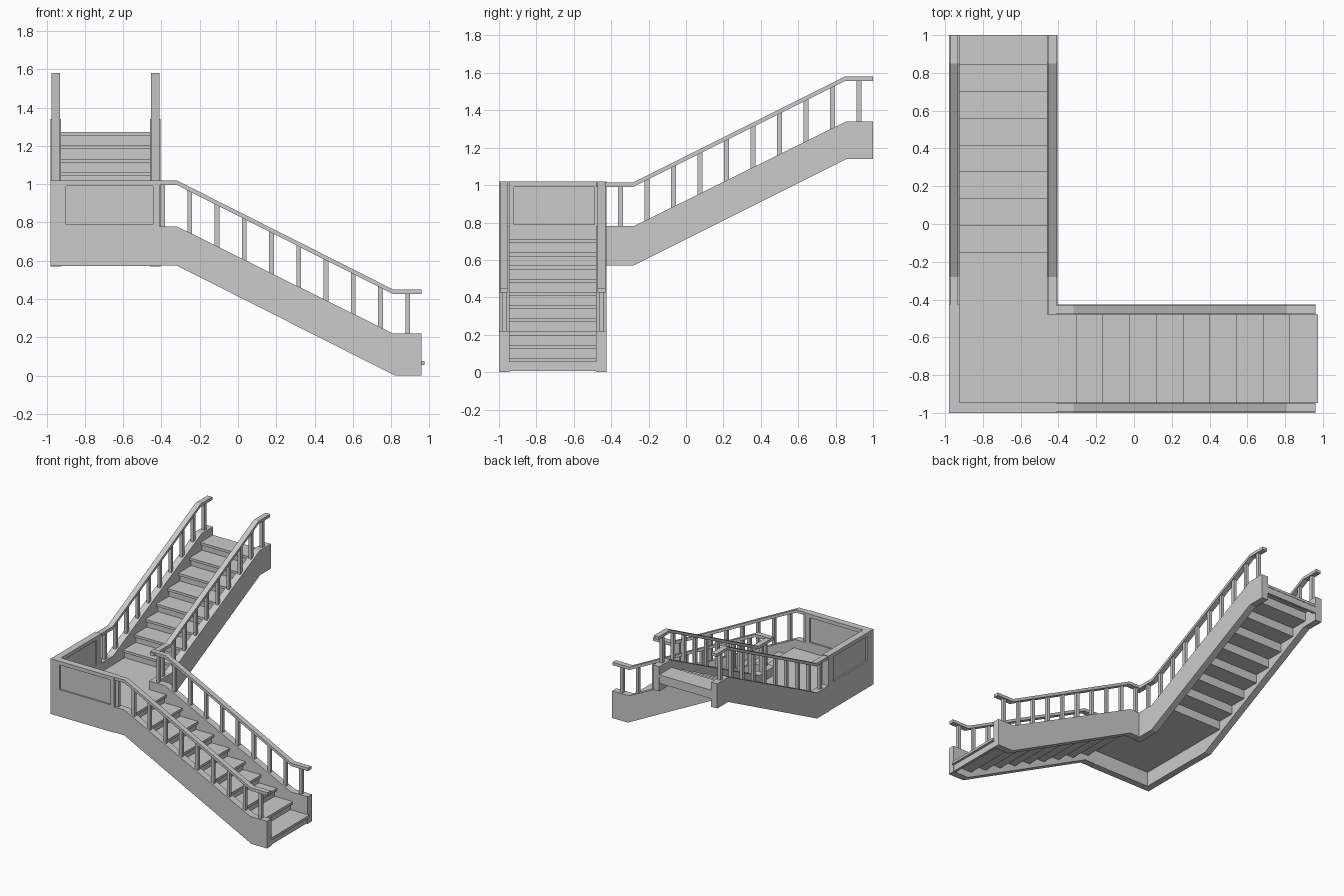
import bpy, bmesh

if "Cube" in bpy.data.objects:
    bpy.data.objects.remove(bpy.data.objects["Cube"])


def prism(name, profile, axis, a, b):
    """Extrude a (run, z) profile sideways from a to b; run follows 'x' or 'y'."""
    place = (lambda s, z, t: (s, t, z)) if axis == 'x' else (lambda s, z, t: (t, s, z))
    bm = bmesh.new()
    near = [bm.verts.new(place(s, z, a)) for s, z in profile]
    far = [bm.verts.new(place(s, z, b)) for s, z in profile]
    bm.faces.new(near)
    bm.faces.new(far)
    n = len(profile)
    for i in range(n):
        j = (i + 1) % n
        bm.faces.new((near[i], near[j], far[j], far[i]))
    bmesh.ops.recalc_face_normals(bm, faces=bm.faces)
    me = bpy.data.meshes.new(name)
    bm.to_mesh(me)
    bm.free()
    ob = bpy.data.objects.new(name, me)
    bpy.context.collection.objects.link(ob)
    return ob


def block(name, axis, s0, s1, z0, z1, a, b):
    return prism(name, [(s0, z0), (s1, z0), (s1, z1), (s0, z1)], axis, a, b)


def height(line, s):
    """Height of a polyline at run position s."""
    for (s0, z0), (s1, z1) in zip(line, line[1:]):
        if s0 <= s <= s1:
            return z0 + (z1 - z0) * (s - s0) / (s1 - s0)
    return line[-1][1]


def side(name, axis, a, b, bottom, top, rail, first, pitch):
    """One stringer with its handrail and balusters."""
    prism(name + "_stringer", bottom + top[::-1], axis, a, b)
    under = [(s, z - 0.024) for s, z in rail]
    prism(name + "_handrail", under + rail[::-1], axis, a + 0.006, b - 0.006)
    mid = (a + b) / 2
    for i in range(10):
        s = first + pitch * i
        l, r = s - 0.0125, s + 0.0125
        prism(name + "_baluster",
              [(l, height(top, l) - 0.004), (r, height(top, r) - 0.004),
               (r, height(under, r) + 0.004), (l, height(under, l) + 0.004)],
              axis, mid - 0.0125, mid + 0.0125)


RISE, THICK, LAND = 0.0705, 0.02, 0.71

# Lower flight, descending towards +x
for name, a, b, start in (("lower_outer", -1.0, -0.945, -0.41),
                          ("lower_inner", -0.48, -0.425, -0.455)):
    side(name, 'x', a, b,
         [(start, 0.575), (-0.32, 0.575), (0.82, 0.0), (0.96, 0.0)],
         [(start, 0.78), (-0.32, 0.78), (0.81, 0.22), (0.96, 0.22)],
         [(start, 1.02), (-0.32, 1.02), (0.81, 0.45), (0.96, 0.45)],
         -0.395, 0.1425)
noses = [-0.305 + 0.1415 * i for i in range(9)] + [0.975]
for i, nose in enumerate(noses):
    z = LAND - RISE * i
    if i:
        block("lower_tread", 'x', noses[i - 1] - 0.04, nose, z - THICK, z, -0.947, -0.478)
    block("lower_riser", 'x', nose - 0.04, nose - 0.02,
          max(z - RISE, 0.005), z - THICK, -0.947, -0.478)

# Upper flight, climbing towards +y
for name, a, b, start in (("upper_outer", -0.98, -0.925, -0.43),
                          ("upper_inner", -0.46, -0.405, -0.48)):
    side(name, 'y', a, b,
         [(start, 0.57), (-0.28, 0.57), (0.86, 1.14), (1.0, 1.14)],
         [(start, 0.78), (-0.28, 0.78), (0.855, 1.34), (1.0, 1.34)],
         [(start, 1.015), (-0.28, 1.015), (0.85, 1.58), (1.0, 1.58)],
         -0.35, 0.1417)
noses = [-0.15 + 0.1415 * i for i in range(8)]
for i, nose in enumerate(noses):
    z = LAND + RISE * (i + 1)
    back = noses[i + 1] + 0.04 if i < 7 else 1.0
    block("upper_tread", 'y', nose, back, z - THICK, z, -0.927, -0.458)
    block("upper_riser", 'y', nose + 0.02, nose + 0.04, z - RISE, z - THICK, -0.927, -0.458)
block("upper_end_riser", 'y', 0.977, 0.997, LAND + RISE * 7, LAND + RISE * 8 - THICK, -0.927, -0.458)

# Landing floor, L-shaped where it meets both flights
block("landing_floor", 'y', -0.947, -0.11, LAND - THICK, LAND, -0.927, -0.458)
block("landing_floor_lip", 'x', -0.458, -0.305, LAND - THICK, LAND, -0.947, -0.478)


# Panelled landing walls with recesses on both faces
def wall(name, axis, s0, s1, a, b, p0, p1):
    block(name + "_base", axis, s0, s1, 0.572, 0.79, a, b)
    block(name + "_cap", axis, s0, s1, 0.99, 1.02, a, b)
    block(name + "_stile", axis, s0, p0, 0.79, 0.99, a, b)
    block(name + "_stile", axis, p1, s1, 0.79, 0.99, a, b)
    block(name + "_panel", axis, p0, p1, 0.79, 0.99, a + 0.012, b - 0.012)


wall("front_wall", 'x', -0.98, -0.41, -1.0, -0.945, -0.9, -0.445)
wall("left_wall", 'y', -0.945, -0.425, -0.98, -0.925, -0.92, -0.49)
